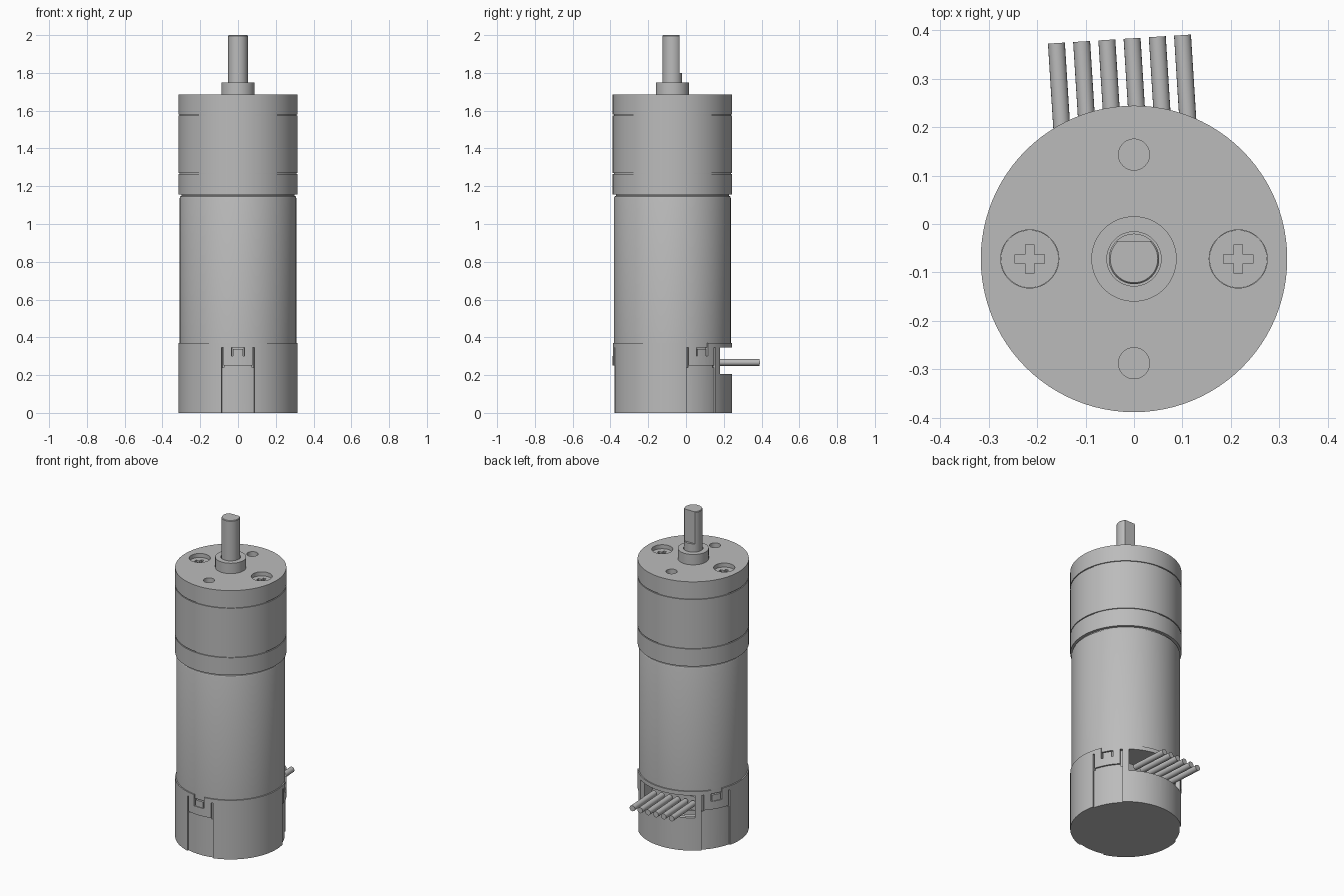
import bpy, bmesh, math
from mathutils import Matrix, Vector

if "Cube" in bpy.data.objects:
    bpy.data.objects.remove(bpy.data.objects["Cube"])

AXIS_Y = -0.072   # the motor axis sits slightly forward of the origin
R = 0.316

grey = bpy.data.materials.new("motor grey")
grey.use_nodes = True
COLOUR = (0.5, 0.5, 0.5, 1)
grey.diffuse_color = COLOUR
grey.node_tree.nodes["Principled BSDF"].inputs["Base Color"].default_value = COLOUR


def finish(bm, name):
    bmesh.ops.recalc_face_normals(bm, faces=bm.faces)
    mesh = bpy.data.meshes.new(name)
    bm.to_mesh(mesh)
    bm.free()
    mesh.materials.append(grey)
    ob = bpy.data.objects.new(name, mesh)
    ob.location.y = AXIS_Y
    bpy.context.collection.objects.link(ob)
    return ob


def lathe(name, profile, segments=96):
    """Revolve an (r, z) outline that starts and ends on the axis."""
    bm = bmesh.new()
    verts = [bm.verts.new((r, 0, z)) for r, z in profile]
    edges = [bm.edges.new(pair) for pair in zip(verts, verts[1:])]
    bmesh.ops.spin(bm, geom=verts + edges, cent=(0, 0, 0), axis=(0, 0, 1),
                   angle=math.tau, steps=segments, use_merge=True)
    bmesh.ops.remove_doubles(bm, verts=bm.verts, dist=1e-5)
    return finish(bm, name)


def cylinder(name, r, z0, z1, x=0, y=0, segments=48):
    ob = lathe(name, [(0, z0), (r, z0), (r, z1), (0, z1)], segments)
    ob.data.transform(Matrix.Translation((x, y, 0)))
    return ob


def box(name, lo, hi):
    lo, hi = Vector(lo), Vector(hi)
    bm = bmesh.new()
    bmesh.ops.create_cube(bm, size=1)
    bmesh.ops.scale(bm, vec=hi - lo, verts=bm.verts)
    bmesh.ops.translate(bm, vec=(lo + hi) / 2, verts=bm.verts)
    return finish(bm, name)


def sector(name, r0, r1, z0, z1, centre, half, steps=12):
    """Curved block between two radii, angles in degrees."""
    bm = bmesh.new()
    quad = [bm.verts.new((r, 0, z)) for r, z in ((r0, z0), (r1, z0), (r1, z1), (r0, z1))]
    face = bm.faces.new(quad)
    bmesh.ops.rotate(bm, verts=quad, matrix=Matrix.Rotation(math.radians(centre - half), 3, 'Z'))
    end = bmesh.ops.spin(bm, geom=[face], cent=(0, 0, 0), axis=(0, 0, 1),
                         angle=math.radians(2 * half), steps=steps)
    if not face.is_valid or all(len(e.link_faces) == 2 for e in bm.edges):
        return finish(bm, name)
    bmesh.ops.holes_fill(bm, edges=[e for e in bm.edges if e.is_boundary])
    return finish(bm, name)


def cut(target, cutters):
    for cutter in cutters:
        cutter.hide_render = True
        mod = target.modifiers.new("cut", 'BOOLEAN')
        mod.operation = 'DIFFERENCE'
        mod.solver = 'EXACT'
        mod.object = cutter
        bpy.context.view_layer.update()
        bpy.context.view_layer.objects.active = target
        bpy.ops.object.modifier_apply(modifier=mod.name)
        bpy.data.objects.remove(cutter)


# Gearbox: three stacked rings separated by thin grooves
front_plate = lathe("gearbox_front_plate", [(0, 1.58), (R, 1.58), (R, 1.685), (0, 1.685)])
lathe("gearbox_ring", [(0, 1.27), (R, 1.27), (R, 1.574), (0, 1.574)])
lathe("gearbox_base", [(0, 1.155), (R, 1.155), (R, 1.264), (0, 1.264)])
lathe("gearbox_core", [(0, 1.2), (R - 0.006, 1.2), (R - 0.006, 1.62), (0, 1.62)])

# Mounting holes and countersunk screws in the front plate
SPACING = 0.215
cut(front_plate, [cylinder("hole", 0.032, 1.62, 1.7, 0, s * SPACING) for s in (-1, 1)] +
    [cylinder("counterbore", 0.06, 1.63, 1.7, s * SPACING) for s in (-1, 1)])
for side, s in (("right", -1), ("left", 1)):
    x = s * SPACING
    screw = cylinder("screw_" + side, 0.0595, 1.61, 1.66, x)
    cut(screw, [box("slot", (x - 0.03, -0.009, 1.635), (x + 0.03, 0.009, 1.7)),
                box("slot", (x - 0.009, -0.03, 1.635), (x + 0.009, 0.03, 1.7))])

# Bearing collar and D-shaped output shaft
collar = cylinder("bearing_collar", 0.088, 1.68, 1.75, segments=64)
cut(collar, [cylinder("bore", 0.056, 1.7, 1.8)])
shaft = lathe("output_shaft", [(0, 1.65), (0.052, 1.65), (0.052, 1.996),
                               (0.049, 2.0), (0, 2.0)], 48)
cut(shaft, [box("flat", (-0.1, 0.037, 1.8), (0.1, 0.1, 2.1))])

# Motor can with a rounded upper shoulder
lathe("motor_can", [(0, 0.345), (0.309, 0.345), (0.309, 1.137), (0.306, 1.146),
                    (0.299, 1.15), (0.299, 1.17), (0, 1.17)])

# Hollow encoder cap with clip tabs and a wire opening
cap = lathe("encoder_cap", [(0, 0), (R, 0), (R, 0.37), (0.29, 0.37), (0.29, 0.04), (0, 0.04)])
cutters = [sector("wire_opening", 0.26, 0.35, 0.205, 0.345, 90, 37)]
for angle in (-90, 30, 150):
    cutters.append(sector("tab_recess", 0.306, 0.35, -0.1, 0.25, angle, 16.3))
    cutters.append(sector("clip_window", 0.296, 0.35, 0.3, 0.375, angle, 6.4))
    for s in (-1, 1):
        cutters.append(sector("tab_slit", 0.296, 0.35, 0.24, 0.345, angle + s * 15.2, 1.1))
cut(cap, cutters)
for i, angle in enumerate((-90, 30, 150)):
    sector("clip_hook_%d" % (i + 1), 0.29, 0.311, 0.3, 0.338, angle, 4.8)

# Circuit board and wire connector inside the cap
cylinder("circuit_board", 0.24, 0.19, 0.215, segments=64)
connector = box("wire_connector", (-0.18, 0.1, 0.215), (0.15, 0.19, 0.3))

# Six parallel wires leaving at a slight angle
TILT = math.radians(3.6)
for i in range(6):
    wire = cylinder("wire_%d" % (i + 1), 0.0175, -0.24, 0, segments=20)
    direction = Matrix.Rotation(TILT, 4, 'Z') @ Matrix.Rotation(-math.pi / 2, 4, 'X')
    tip = Vector((-0.16 + 0.052 * i, 0.373 + 0.0033 * i - AXIS_Y, 0.267))
    wire.data.transform(Matrix.Translation(tip) @ direction)

# Smooth round walls, keep machined edges sharp
bpy.ops.object.select_all(action='DESELECT')
for ob in bpy.context.scene.objects:
    if ob.type == 'MESH':
        ob.select_set(True)
        bpy.context.view_layer.objects.active = ob
bpy.ops.object.shade_smooth_by_angle(angle=math.radians(30))
